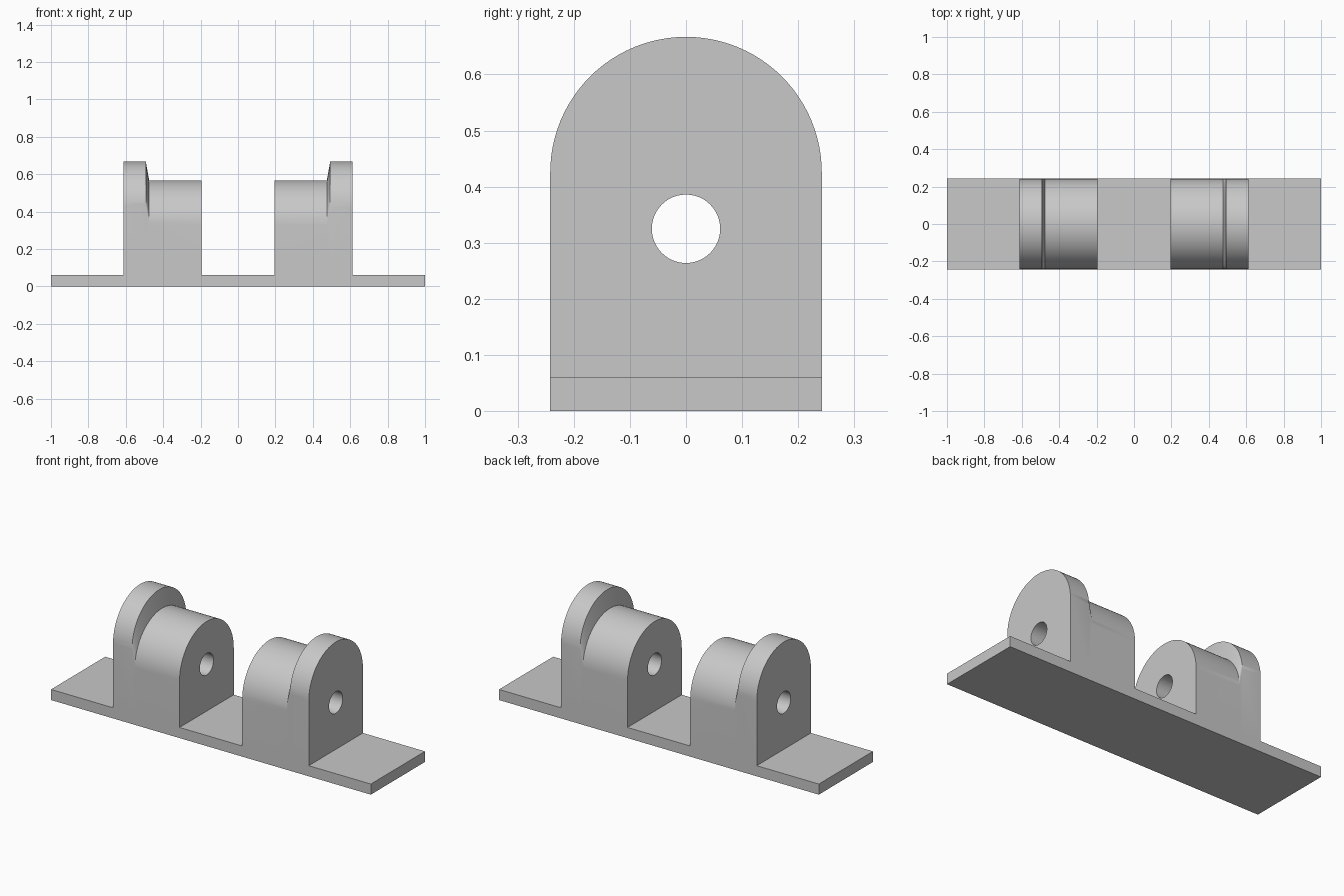
import bpy
import bmesh
from math import cos, sin, pi, radians

cube = bpy.data.objects.get("Cube")
if cube:
    bpy.data.objects.remove(cube, do_unlink=True)

HALF_WIDTH = 0.242      # half depth of base and arch radius
BASE_TOP = 0.06
LOW_AXIS, HIGH_AXIS = 0.325, 0.425
HOLE_RADIUS = 0.061
ARC_STEPS = 48

grey = bpy.data.materials.new("plain_grey")
grey.use_nodes = True
colour = (0.58, 0.58, 0.58, 1.0)
grey.diffuse_color = colour
grey.node_tree.nodes["Principled BSDF"].inputs["Base Color"].default_value = colour


def make_object(name, bm):
    bmesh.ops.recalc_face_normals(bm, faces=bm.faces[:])
    mesh = bpy.data.meshes.new(name)
    bm.to_mesh(mesh)
    bm.free()
    mesh.materials.append(grey)
    obj = bpy.data.objects.new(name, mesh)
    bpy.context.collection.objects.link(obj)
    return obj


def loft(name, sections):
    """Skin a list of closed point rings and cap both ends."""
    bm = bmesh.new()
    rings = [[bm.verts.new(p) for p in ring] for ring in sections]
    for a, b in zip(rings, rings[1:]):
        for i in range(len(a)):
            j = (i + 1) % len(a)
            bm.faces.new((a[i], a[j], b[j], b[i]))
    bm.faces.new(rings[0])
    bm.faces.new(rings[-1])
    return make_object(name, bm)


def arch(x, axis):
    """Round-topped outline in the plane at x."""
    foot = BASE_TOP / 2
    pts = [(x, -HALF_WIDTH, foot), (x, HALF_WIDTH, foot)]
    for i in range(ARC_STEPS + 1):
        a = pi * i / ARC_STEPS
        pts.append((x, HALF_WIDTH * cos(a), axis + HALF_WIDTH * sin(a)))
    return pts


def circle(x):
    return [(x, HOLE_RADIUS * cos(2 * pi * i / ARC_STEPS),
             LOW_AXIS + HOLE_RADIUS * sin(2 * pi * i / ARC_STEPS))
            for i in range(ARC_STEPS)]


def rectangle(z):
    return [(sx, sy * HALF_WIDTH, z)
            for sx, sy in ((-1, -1), (1, -1), (1, 1), (-1, 1))]


def combine(target, tool, operation):
    tool.hide_render = True
    mod = target.modifiers.new(operation.lower(), 'BOOLEAN')
    mod.operation = operation
    mod.solver = 'EXACT'
    mod.object = tool
    bpy.context.view_layer.objects.active = target
    bpy.ops.object.modifier_apply(modifier=mod.name)
    bpy.data.objects.remove(tool, do_unlink=True)


# Base plate
bracket = loft("mounting_bracket", [rectangle(0), rectangle(BASE_TOP)])

# Two lugs: low barrel inside, sloped step, tall flange outside
profile = [(0.196, LOW_AXIS), (0.475, LOW_AXIS),
           (0.493, HIGH_AXIS), (0.612, HIGH_AXIS)]
for side, name in ((1, "left_lug"), (-1, "right_lug")):
    lug = loft(name, [arch(side * x, axis) for x, axis in profile])
    combine(bracket, lug, 'UNION')

# Pin hole through both lugs
combine(bracket, loft("pin_hole_cutter", [circle(-0.9), circle(0.9)]), 'DIFFERENCE')

# Smooth the curved surfaces, keep the hard edges
bpy.ops.object.select_all(action='DESELECT')
bracket.select_set(True)
bpy.context.view_layer.objects.active = bracket
bpy.ops.object.shade_smooth_by_angle(angle=radians(20))
